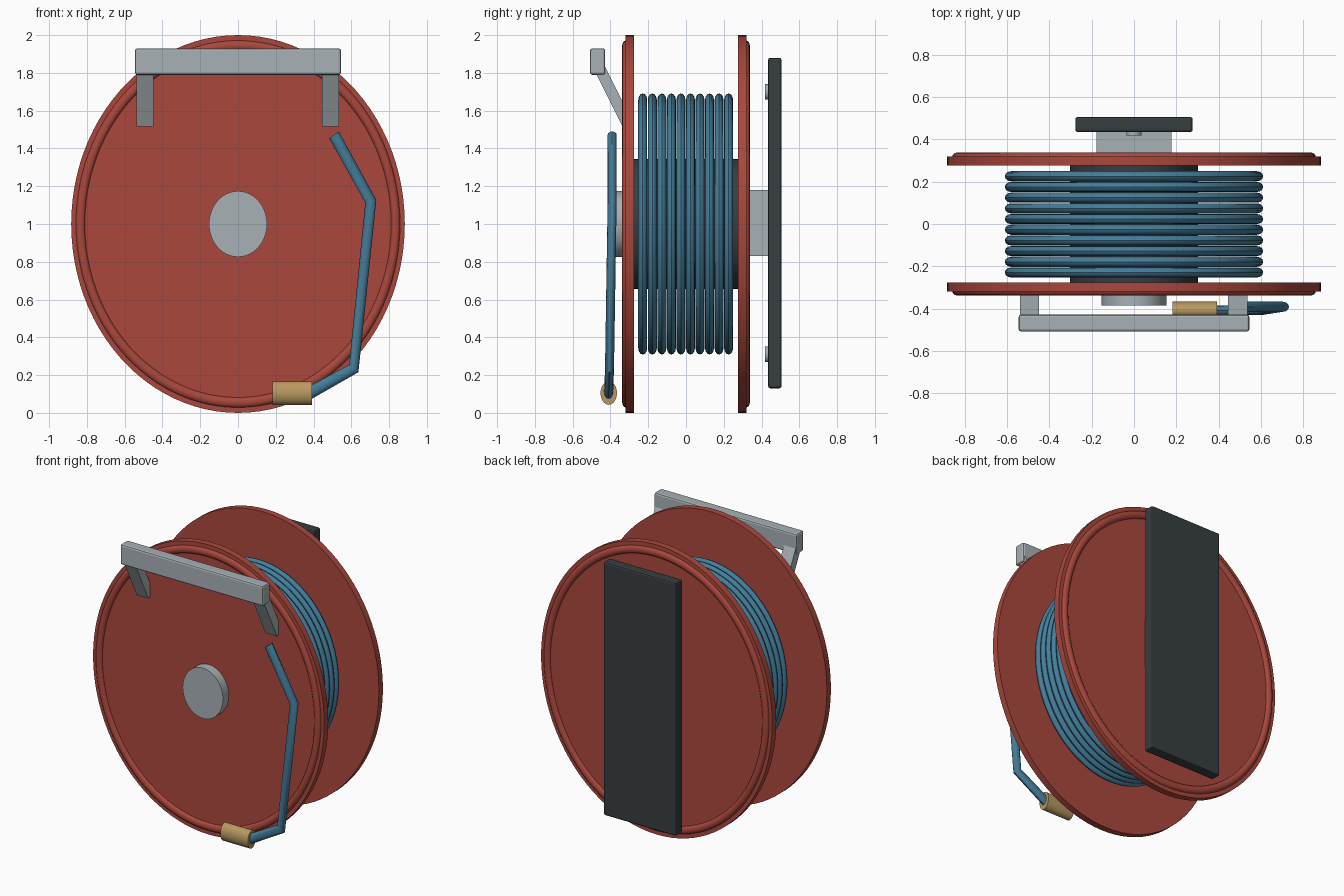
import bpy, math
from mathutils import Vector

if "Cube" in bpy.data.objects:
    bpy.data.objects.remove(bpy.data.objects["Cube"])

SX, SY = 0.883, 0.7   # round parts are squeezed in width and depth


def material(name, rgb):
    m = bpy.data.materials.new(name)
    m.diffuse_color = (*rgb, 1)
    m.use_nodes = True
    m.node_tree.nodes["Principled BSDF"].inputs["Base Color"].default_value = m.diffuse_color
    return m


RED = material("red paint", (0.40, 0.064, 0.045))
GREY = material("light grey metal", (0.39, 0.44, 0.46))
DARK = material("dark grey", (0.038, 0.047, 0.053))
BLUE = material("blue hose", (0.058, 0.205, 0.32))
BRASS = material("brass", (0.48, 0.32, 0.12))


def finish(name, mat, smooth=True):
    ob = bpy.context.object
    ob.name = name
    ob.data.materials.append(mat)
    bpy.ops.object.transform_apply(location=False, rotation=True, scale=True)
    if smooth:
        bpy.ops.object.shade_smooth_by_angle(angle=math.radians(35))
    return ob


def disc(name, mat, r, y0, y1, z=1.0, x=0.0, verts=64):
    """Cylinder along y, squeezed in x."""
    bpy.ops.mesh.primitive_cylinder_add(vertices=verts, radius=r, depth=abs(y1 - y0),
                                        location=(x, (y0 + y1) / 2, z),
                                        rotation=(math.pi / 2, 0, 0))
    bpy.context.object.scale = (SX, 1, 1)
    return finish(name, mat)


def ring(name, mat, major, minor, y, seg=80, sides=12):
    """Torus around y, squeezed in x and y."""
    bpy.ops.mesh.primitive_torus_add(major_radius=major, minor_radius=minor,
                                     major_segments=seg, minor_segments=sides,
                                     location=(0, y, 1), rotation=(math.pi / 2, 0, 0))
    bpy.context.object.scale = (SX, 1, SY)
    return finish(name, mat)


def box(name, mat, center, size, rot_x=0.0, bevel=0.0):
    bpy.ops.mesh.primitive_cube_add(size=1, location=center, rotation=(rot_x, 0, 0))
    bpy.context.object.scale = size
    ob = finish(name, mat, smooth=False)
    if bevel:
        mod = ob.modifiers.new("bevel", 'BEVEL')
        mod.width, mod.segments = bevel, 2
    return ob


# reel flanges with raised rims
for side, s in (("front", -1), ("back", 1)):
    disc(side + "_flange", RED, 1.0, s * 0.276, s * 0.32, verts=96)
    ring(side + "_rim", RED, 0.945, 0.027, s * 0.319, seg=96)

# drum and front hub
disc("drum", DARK, 0.343, -0.28, 0.28)
disc("front_hub", GREY, 0.174, -0.384, -0.30)

# wound hose
for i in range(10):
    ring(f"hose_coil_{i + 1}", BLUE, 0.657, 0.034, -0.229 + i * 0.0505)

# wall bracket, plate and bolts
box("wall_bracket", GREY, (0, 0.375, 1.005), (0.355, 0.15, 0.35))
box("wall_plate", DARK, (0, 0.47, 1.005), (0.555, 0.072, 1.75), bevel=0.012)
for name, z in (("upper_bolt", 1.70), ("lower_bolt", 0.31)):
    disc(name, GREY, 0.041, 0.419, 0.46, z=z, verts=24)

# handle bar and its slanted arms
box("handle_bar", GREY, (0, -0.468, 1.86), (1.09, 0.08, 0.14), bevel=0.012)
top, end = Vector((0, -0.465, 1.84)), Vector((0, -0.31, 1.53))
axis = end - top
for name, x in (("left_arm", -0.493), ("right_arm", 0.49)):
    mid = (top + end) / 2
    box(name, GREY, (x, mid.y, mid.z), (0.09, 0.06, axis.length),
        rot_x=math.atan2(-axis.y, axis.z) + math.pi)

# loose hose tail hanging over the front flange
path = [(0.508, -0.391, 1.472), (0.703, -0.391, 1.12),
        (0.613, -0.405, 0.235), (0.36, -0.41, 0.095)]
curve = bpy.data.curves.new("hose_tail", 'CURVE')
curve.dimensions = '3D'
curve.bevel_depth, curve.bevel_resolution = 0.034, 4
curve.use_fill_caps = True
line = curve.splines.new('POLY')
line.points.add(len(path) - 1)
for p, (x, y, z) in zip(line.points, path):
    p.co = (x / SX, y / SY, z, 1)
tail = bpy.data.objects.new("hose_tail", curve)
tail.scale = (SX, SY, 1)
bpy.context.collection.objects.link(tail)
bpy.ops.object.select_all(action='DESELECT')
tail.select_set(True)
bpy.context.view_layer.objects.active = tail
bpy.ops.object.convert(target='MESH')
finish("hose_tail", BLUE)

# brass nozzle
bpy.ops.mesh.primitive_cylinder_add(vertices=32, radius=0.062, depth=0.21,
                                    location=(0.287, -0.409, 0.105),
                                    rotation=(0, math.pi / 2, 0))
bpy.context.object.scale = (1, SY, 1)
finish("nozzle", BRASS)
